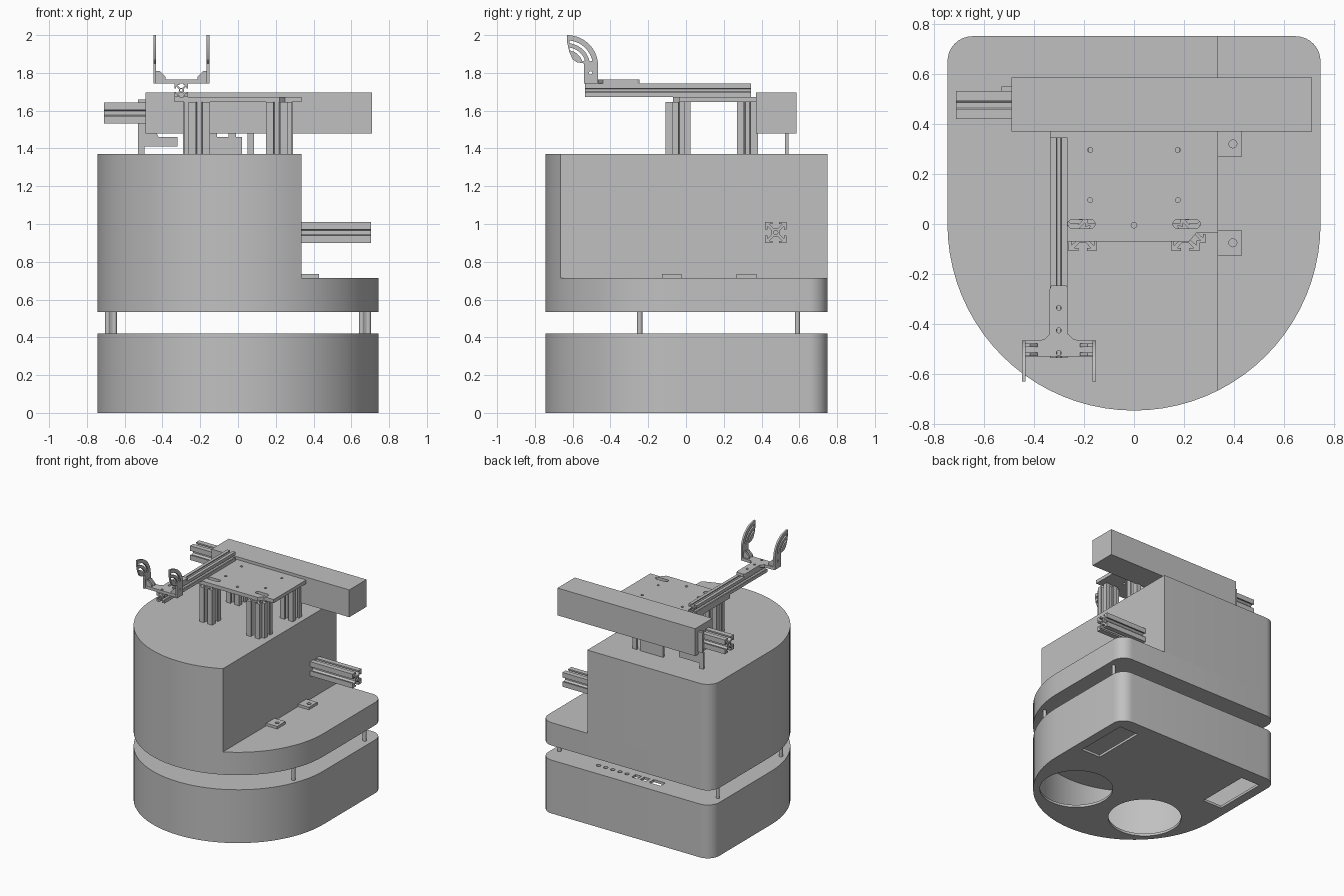
import bpy, bmesh
from math import sin, cos, pi, radians, sqrt
from mathutils import Matrix

cube = bpy.data.objects.get("Cube")
if cube:
    bpy.data.objects.remove(cube, do_unlink=True)

grey = bpy.data.materials.new("plain_grey")
grey.use_nodes = True
grey.diffuse_color = (0.53, 0.53, 0.53, 1)
grey.node_tree.nodes["Principled BSDF"].inputs["Base Color"].default_value = (0.53, 0.53, 0.53, 1)

# Local (u, v, depth) axes for an extrusion along x, y or z
FRAMES = {
    "x": Matrix(((0, 0, 1), (1, 0, 0), (0, 1, 0))),
    "y": Matrix(((1, 0, 0), (0, 0, 1), (0, 1, 0))),
    "z": Matrix.Identity(3),
}


def extrude(name, loops, axis, lo, hi):
    """Extrude a filled outline (first loop) with holes (other loops)."""
    curve = bpy.data.curves.new(name, "CURVE")
    curve.dimensions, curve.fill_mode = "2D", "BOTH"
    curve.extrude = (hi - lo) / 2
    for loop in loops:
        spline = curve.splines.new("POLY")
        spline.points.add(len(loop) - 1)
        for point, (u, v) in zip(spline.points, loop):
            point.co = (u, v, 0, 1)
        spline.use_cyclic_u = True
    temp = bpy.data.objects.new(name, curve)
    bpy.context.collection.objects.link(temp)
    bpy.context.view_layer.update()
    mesh = bpy.data.meshes.new_from_object(
        temp.evaluated_get(bpy.context.evaluated_depsgraph_get()))
    bpy.data.objects.remove(temp)
    bm = bmesh.new()
    bm.from_mesh(mesh)
    bmesh.ops.translate(bm, vec=(0, 0, (lo + hi) / 2), verts=bm.verts)
    bmesh.ops.transform(bm, matrix=FRAMES[axis].to_4x4(), verts=bm.verts)
    bmesh.ops.remove_doubles(bm, verts=bm.verts, dist=1e-5)
    bmesh.ops.recalc_face_normals(bm, faces=bm.faces)
    bm.to_mesh(mesh)
    bm.free()
    mesh.materials.clear()
    mesh.materials.append(grey)
    obj = bpy.data.objects.new(name, mesh)
    bpy.context.collection.objects.link(obj)
    bpy.ops.object.select_all(action="DESELECT")
    obj.select_set(True)
    bpy.context.view_layer.objects.active = obj
    bpy.ops.object.shade_smooth_by_angle(angle=radians(25))
    return obj


def arc(cx, cy, r, a0, a1, n):
    return [(cx + r * cos(radians(a0 + (a1 - a0) * i / n)),
             cy + r * sin(radians(a0 + (a1 - a0) * i / n))) for i in range(n + 1)]


def circle(cx, cy, r, n=16):
    return arc(cx, cy, r, 0, 360, n)[:-1]


def rect(u0, u1, v0, v1):
    return [(u0, v0), (u1, v0), (u1, v1), (u0, v1)]


def slot(cx, cy, length, width):
    h, r = (length - width) / 2, width / 2
    return arc(cx + h, cy, r, -90, 90, 6) + arc(cx - h, cy, r, 90, 270, 6)


def box(name, x0, x1, y0, y1, z0, z1):
    return extrude(name, [rect(x0, x1, y0, y1)], "z", z0, z1)


# Body footprint: round front, straight sides, rounded back corners
R, BACK, CORNER = 0.745, 0.75, 0.1


def footprint(inset=0.0, cut=None):
    r, c = R - inset, CORNER - inset
    left = arc(CORNER - R, BACK - CORNER, c, 90, 180, 8)
    front = arc(0, 0, r, 180, 360, 40)
    if cut is None:
        return left + front + arc(R - CORNER, BACK - CORNER, c, 0, 90, 8)
    front = [p for p in front if p[0] < cut - 0.005]
    return left + front + [(cut, -sqrt(r * r - cut * cut)), (cut, BACK)]


# Lower base: hollow shell with wheel openings below and ports on top
openings = [footprint()]
for s in (-1, 1):
    openings.append(circle(s * 0.33, -0.27, 0.27, 40))
    openings.append(rect(*sorted((s * 0.5, s * 0.67)), 0.2, 0.64))
extrude("base_floor", openings, "z", 0, 0.02)
extrude("base_wall", [footprint(), footprint(0.02)], "z", 0.02, 0.4)
ports = [circle(0.32 - 0.062 * i, 0.63, 0.017) for i in range(5)]
ports += [rect(x - 0.025, x + 0.025, 0.605, 0.655) for x in (-0.01, -0.085)]
ports += [rect(-0.24, -0.14, 0.6, 0.66)]
extrude("base_top", [footprint()] + ports, "z", 0.4, 0.42)

# Spacers between base and upper body
for s in (-1, 1):
    for x, y in ((0.655, -0.245), (0.69, 0.59)):
        extrude("spacer", [circle(s * x, y, 0.014)], "z", 0.41, 0.545)

# Upper body: full deck with a taller block on one side
WALL = 0.335
extrude("deck", [footprint()], "z", 0.535, 0.715)
extrude("tall_body", [footprint(cut=WALL)], "z", 0.715, 1.37)
for y in (-0.075, 0.32):
    extrude("deck_tab", [rect(WALL, 0.43, y - 0.052, y + 0.052),
                         circle(0.395, y, 0.016)], "z", 0.715, 0.735)


# Slotted metal profile bars
def slotted_bar(name, u, v, size, axis, lo, hi):
    side = [(-1, -1), (-.3, -1), (-.3, -.8), (-.6, -.8), (-.2, -.38),
            (.2, -.38), (.6, -.8), (.3, -.8), (.3, -1)]
    loop = []
    for k in range(4):
        c, s = round(cos(k * pi / 2)), round(sin(k * pi / 2))
        loop += [(u + (a * c - b * s) * size / 2, v + (a * s + b * c) * size / 2)
                 for a, b in side]
    return extrude(name, [loop, circle(u, v, size * 0.1, 12)], axis, lo, hi)


for s in (-1, 1):
    slotted_bar("front_post", s * 0.205, -0.052, 0.112, "z", 1.37, 1.645)
    slotted_bar("front_post_inner", s * 0.235, -0.025, 0.1, "z", 1.37, 1.645)
    slotted_bar("rear_post", s * 0.235, 0.325, 0.112, "z", 1.37, 1.645)
slotted_bar("upper_side_bar", 0.475, 1.588, 0.112, "x", -0.71, -0.45)
slotted_bar("lower_side_bar", 0.475, 0.955, 0.112, "x", WALL, 0.705)
slotted_bar("arm_rail", -0.3, 1.708, 0.07, "y", -0.535, 0.345)

# Mounting plate on the posts
outline = [(-0.335, -0.07), (0.22, -0.07), (0.25, -0.035), (0.335, -0.035),
           (0.335, 0.37), (-0.335, 0.37)]
holes = [circle(0, -0.005, 0.011)]
for s in (-1, 1):
    holes += [circle(s * 0.175, y, 0.01) for y in (0.095, 0.295)]
    holes.append(slot(s * 0.21, 0, 0.11, 0.034))
extrude("mounting_plate", [outline] + holes, "z", 1.645, 1.673)

# Rear housing and its brackets
box("rear_housing", -0.49, 0.71, 0.37, 0.585, 1.48, 1.695)
box("housing_tab", -0.53, -0.49, 0.53, 0.55, 1.5, 1.66)
extrude("corner_bracket", [[(-0.53, 1.37), (-0.495, 1.37), (-0.495, 1.41), (-0.32, 1.41),
                            (-0.32, 1.46), (-0.42, 1.46), (-0.44, 1.5), (-0.53, 1.5)]],
        "y", 0.525, 0.542)
box("center_bracket", -0.18, 0.02, 0.525, 0.542, 1.37, 1.46)
for x in (-0.13, -0.03):
    box("bracket_tooth", x - 0.02, x + 0.02, 0.525, 0.542, 1.46, 1.48)
box("bracket_leg", 0.05, 0.085, 0.525, 0.542, 1.37, 1.48)

# Cradle stem: narrow strip widening to a cross piece
CX = -0.3
half = [(0.037, -0.26), (0.03, -0.245), (0, -0.245)]
stem = [(0.145, -0.53), (0.145, -0.465), (0.06, -0.462), (0.037, -0.44)] + half
stem = [(CX + x, y) for x, y in stem] + [(CX - x, y) for x, y in stem[-2::-1]]
extrude("cradle_stem", [stem] + [circle(CX, y, 0.01) for y in (-0.335, -0.425, -0.515)],
        "z", 1.743, 1.765)


# Cradle arms: curved side plates with arc slots, and gussets
def band(r0, r1, a0, a1):
    return arc(-0.63, 1.835, r1, a0, a1, 14) + arc(-0.63, 1.835, r0, a1, a0, 14)


arm = ([(-0.54, 1.745), (-0.465, 1.745)] + arc(-0.63, 1.835, 0.165, 0, 90, 16)
       + [(-0.63, 1.965), (-0.618, 1.91), (-0.6, 1.872), (-0.58, 1.857), (-0.54, 1.85)])
arm_loops = [arm, band(0.085, 0.1, 18, 82), band(0.122, 0.137, 12, 84),
             circle(-0.505, 1.8, 0.009)]
for s in (-1, 1):
    x = CX + s * 0.141
    extrude("cradle_arm", arm_loops, "x", x - 0.007, x + 0.007)
    for y in (-0.52, -0.485):
        extrude("cradle_gusset", [[(CX + s * 0.136, 1.765), (CX + s * 0.085, 1.765),
                                   (CX + s * 0.085, 1.78), (CX + s * 0.115, 1.81),
                                   (CX + s * 0.136, 1.81)]], "y", y - 0.007, y + 0.007)
